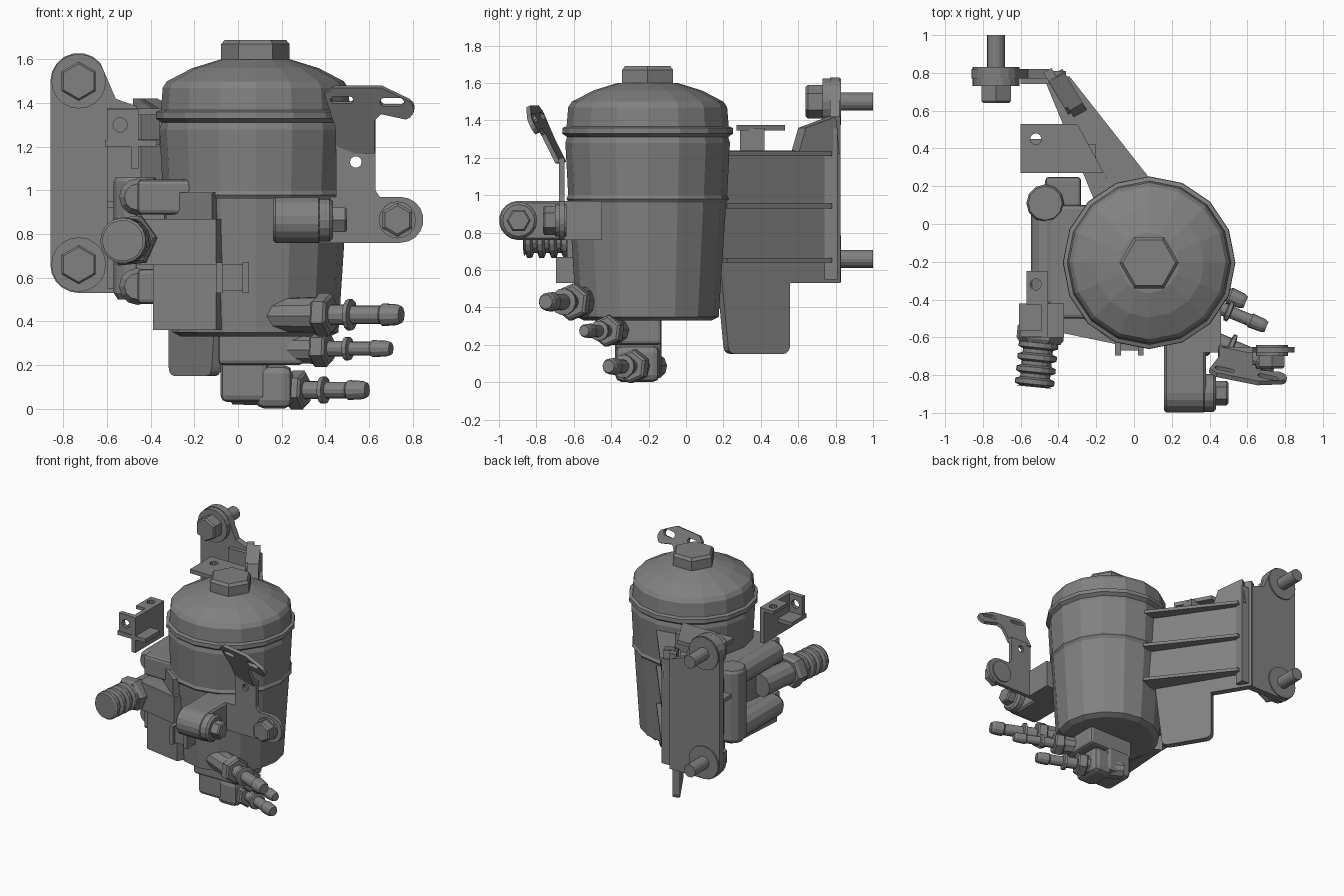
import bpy, bmesh, math
from mathutils import Vector

cube = bpy.data.objects.get("Cube")
if cube:
    bpy.data.objects.remove(cube, do_unlink=True)

GREY = (0.22, 0.22, 0.22, 1)
mat = bpy.data.materials.new("plain_grey")
mat.use_nodes = True
mat.diffuse_color = GREY
mat.node_tree.nodes["Principled BSDF"].inputs["Base Color"].default_value = GREY

X, Y, Z = Vector((1, 0, 0)), Vector((0, 1, 0)), Vector((0, 0, 1))


def finish(name, bm):
    bmesh.ops.recalc_face_normals(bm, faces=bm.faces)
    mesh = bpy.data.meshes.new(name)
    bm.to_mesh(mesh)
    bm.free()
    mesh.materials.append(mat)
    obj = bpy.data.objects.new(name, mesh)
    bpy.context.collection.objects.link(obj)
    return obj


def bevel(obj, width, segments=2):
    mod = obj.modifiers.new("soft_edges", 'BEVEL')
    mod.width, mod.segments = width, segments
    mod.limit_method = 'ANGLE'
    return obj


def arc(cx, cy, r, start=0, end=360, n=10):
    """Points on an arc; a full circle leaves out the repeated end."""
    steps = n if end - start == 360 else n - 1
    angles = [math.radians(start + (end - start) * i / steps) for i in range(n)]
    return [(cx + r * math.cos(a), cy + r * math.sin(a)) for a in angles]


def slot(cx, cy, half, r):
    return arc(cx + half, cy, r, -90, 90, 6) + arc(cx - half, cy, r, 90, 270, 6)


def prism(name, outline, origin, u, v, depth, holes=()):
    """Outline drawn on axes u, v and thickened along u x v."""
    bm = bmesh.new()
    edges = []
    for loop in [outline, *holes]:
        vs = [bm.verts.new(Vector(origin) + u * a + v * b) for a, b in loop]
        if not holes:
            bm.faces.new(vs)
        else:
            edges += [bm.edges.new((p, q)) for p, q in zip(vs, vs[1:] + vs[:1])]
    if holes:
        bmesh.ops.triangle_fill(bm, edges=edges, use_beauty=True)
    geom = bmesh.ops.extrude_face_region(bm, geom=bm.faces[:])["geom"]
    moved = [g for g in geom if isinstance(g, bmesh.types.BMVert)]
    bmesh.ops.translate(bm, verts=moved, vec=u.cross(v).normalized() * depth)
    return finish(name, bm)


def front_plate(name, outline, y, depth, holes=()):
    return prism(name, outline, (0, y, 0), X, Z, depth, holes)


def flat_plate(name, outline, z, depth, holes=()):
    return prism(name, outline, (0, 0, z), X, Y, depth, holes)


def box(name, x, y, z, soft=0.0):
    corners = [(x[0], y[0]), (x[1], y[0]), (x[1], y[1]), (x[0], y[1])]
    obj = flat_plate(name, corners, z[0], z[1] - z[0])
    return bevel(obj, soft) if soft else obj


def turned(name, start, axis, profile, sides=12, spin=0.0):
    """Rings of (distance along axis, radius) joined into a solid."""
    bm = bmesh.new()
    quat = Z.rotation_difference(Vector(axis).normalized())
    rings = []
    for d, r in profile:
        ring = []
        for i in range(sides):
            a = 2 * math.pi * i / sides + math.radians(spin)
            p = Vector((r * math.cos(a), r * math.sin(a), d))
            ring.append(bm.verts.new(Vector(start) + quat @ p))
        rings.append(ring)
    for low, high in zip(rings, rings[1:]):
        for i in range(sides):
            j = (i + 1) % sides
            bm.faces.new((low[i], low[j], high[j], high[i]))
    bm.faces.new(rings[0])
    bm.faces.new(rings[-1])
    return finish(name, bm)


# Main canister and cap
CENTRE = (0.08, -0.205, 0)
turned("canister", CENTRE, Z, [(0.33, 0.34), (0.35, 0.38), (0.96, 0.42), (0.98, 0.435),
       (1.0, 0.425), (1.28, 0.44), (1.33, 0.425)], 16)
turned("cap_rim", CENTRE, Z, [(1.31, 0.43), (1.33, 0.457), (1.36, 0.455), (1.37, 0.43)], 16)
turned("cap", CENTRE, Z, [(1.35, 0.435), (1.47, 0.425), (1.5, 0.405), (1.56, 0.29),
       (1.6, 0.16)], 16)
turned("cap_nut", CENTRE, Z, [(1.55, 0.175), (1.59, 0.157), (1.67, 0.157), (1.69, 0.14)], 6)

# Rear mounting arm with hanging blade
ARM = Vector((-0.6, 1, 0))
outline = [(0.1, 1.24), (0.58, 1.24), (0.61, 1.36), (0.76, 1.42), (0.8, 1.42), (0.8, 0.53),
           (0.53, 0.53)] + arc(0.49, 0.19, 0.04, 0, -90, 4) + arc(0.24, 0.19, 0.04, -90, -180, 4)
prism("rear_arm", outline, (0, 0, 0), ARM, Z, 0.05)
for i, z in enumerate((0.64, 0.93, 1.21)):
    flat_plate(f"arm_rib_{i}", [(-0.2, 0.1), (0.1, 0.22), (-0.34, 0.78), (-0.48, 0.78)], z, 0.025)
prism("arm_web", [(0.0, 0.64), (0.75, 0.64), (0.75, 1.23), (0.0, 1.23)], (0.1, 0, 0),
      Vector((-0.68, 1, 0)), Z, 0.03)
prism("arm_hump", [(0.56, 1.22), (0.6, 1.36), (0.76, 1.42), (0.78, 1.22)], (0.02, 0, 0),
      ARM, Z, 0.08)
flat_plate("rear_tab", [(-0.6, 0.27), (-0.16, 0.27), (-0.3, 0.53), (-0.6, 0.53)], 1.345, 0.03,
           [arc(-0.52, 0.45, 0.03)])
box("rear_tab_foot", (-0.36, -0.2), (0.29, 0.42), (1.2, 1.36))
box("rear_lower_tab", (-0.6, -0.25), (0.3, 0.45), (0.92, 0.95))

# Rear mounting plate with bosses and bolts
BOLT_X = -0.73
plate = ([(-0.45, 0.53)] + [(-0.45, 1.38), (-0.56, 1.42)] + arc(BOLT_X, 1.5, 0.13, 40, 180, 8)
         + arc(BOLT_X, 0.66, 0.13, 180, 270, 6))
front_plate("mounting_plate", plate, 0.82, 0.05)
front_plate("plate_corner", [(-0.6, 1.36), (-0.36, 1.36), (-0.36, 0.55), (-0.6, 0.55)], 0.81, 0.07)
for label, z in (("upper", 1.5), ("lower", 0.66)):
    turned(f"{label}_boss", (BOLT_X, 0.73, z), Y, [(0, 0.125), (0.1, 0.125)], 20)
    turned(f"{label}_bolt_head", (BOLT_X, 0.64, z), Y, [(0, 0.08), (0.012, 0.09), (0.1, 0.09)], 6, 30)
    turned(f"{label}_bolt_shank", (BOLT_X, 0.8, z), Y, [(0, 0.048), (0.2, 0.048)], 16)

# Left-hand pipework: post, two stub pipes, wedge and ridged connector
turned("pipe_post", (-0.47, 0.11, 0), Z, [(0.5, 0.08), (0.53, 0.1), (1.04, 0.1), (1.06, 0.09)], 12)
box("post_block", (-0.47, -0.28), (0.0, 0.25), (0.55, 1.02), 0.02)
for label, z in (("upper", 0.97), ("lower", 0.56)):
    turned(f"{label}_stub_pipe", (-0.46, 0.12, z), (0, -1, 0),
           [(0, 0.085), (0.53, 0.085), (0.57, 0.06)], 12)
    box(f"{label}_stub_web", (-0.46, -0.2), (-0.5, 0.1), (z - 0.08, z + 0.08), 0.02)
flat_plate("side_wedge", [(-0.46, -0.56), (-0.1, -0.635), (0.05, -0.3), (-0.4, -0.1)], 0.66, 0.21)
flat_plate("side_skirt", [(-0.39, -0.55), (-0.1, -0.6), (0.05, -0.3), (-0.36, -0.1)], 0.36, 0.31)
flat_plate("shoulder", [(-0.33, -0.45), (-0.12, -0.62), (0.05, -0.3), (-0.34, -0.1)], 0.86, 0.13)
AXIS = Vector((-0.1, -1, 0))
turned("connector_body", (-0.46, -0.25, 0.77), AXIS, [(0, 0.085), (0.34, 0.085)], 12)
turned("connector_hex", (-0.49, -0.53, 0.77), AXIS, [(0, 0.11), (0.02, 0.125), (0.08, 0.125),
       (0.1, 0.11)], 6)
ridges = [(0, 0.08)]
for k in range(4):
    d = 0.04 + k * 0.065
    ridges += [(d, 0.08), (d + 0.01, 0.105), (d + 0.035, 0.105), (d + 0.045, 0.08)]
ridges += [(0.285, 0.095)]
turned("connector_ridges", (-0.5, -0.58, 0.77), AXIS, ridges, 16)

# Small left-hand clip bracket
box("clip_wall", (-0.49, -0.455), (-0.6, -0.25), (1.1, 1.37))
flat_plate("clip_top_tab", [(-0.57, -0.43), (-0.46, -0.43), (-0.46, -0.25), (-0.57, -0.25)],
           1.345, 0.025, [arc(-0.52, -0.32, 0.03)])
front_plate("clip_front", [(-0.6, 1.22), (-0.47, 1.22), (-0.47, 1.37), (-0.6, 1.37)],
            -0.56, 0.035, [arc(-0.54, 1.3, 0.033)])
box("clip_ledge", (-0.61, -0.37), (-0.6, -0.42), (1.2, 1.23))

# Front clip and front arm with cross bolt
for x in (-0.1, 0.02):
    box("front_clip_side", (x, x + 0.03), (-0.695, -0.55), (0.53, 0.67))
box("front_clip_back", (-0.1, 0.05), (-0.67, -0.5), (0.54, 0.66))
arm = [(-0.45, 0.76), (-0.45, 0.97)] + arc(-0.895, 0.865, 0.105, 90, 270, 10)
bevel(prism("front_arm", arm, (0.16, 0, 0), Y, Z, 0.22), 0.012, 1)
turned("arm_washer", (0.37, -0.895, 0.865), X, [(0, 0.1), (0.05, 0.1), (0.065, 0.085)], 16)
turned("arm_bolt", (0.42, -0.895, 0.865), X, [(0, 0.065), (0.07, 0.065), (0.08, 0.055)], 6, 30)

# Right-hand bracket: foot, upright, sloping wing
foot = ([(0.38, 0.76)] + arc(0.745, 0.865, 0.105, -90, 90, 10)
        + [(0.65, 0.97), (0.63, 1.0), (0.63, 1.2), (0.45, 1.2), (0.45, 0.97), (0.38, 0.97)])
front_plate("bracket_upright", foot, -0.65, 0.03, [arc(0.54, 1.13, 0.027)])
wing = ([(0.45, -0.02), (0.63, -0.02), (0.63, 0.13), (0.66, 0.16)]
        + arc(0.765, 0.18, 0.045, -80, 60, 6) + [(0.66, 0.28), (0.44, 0.28), (0.4, 0.25), (0.45, 0.1)])
prism("bracket_wing", wing, (0, -0.56, 1.2), Vector((1, -0.2, 0)), Vector((0, -0.5, 1)), 0.025,
      [slot(0.48, 0.225, 0.035, 0.017), slot(0.71, 0.215, 0.035, 0.02)])
box("bracket_link", (0.36, 0.46), (-0.68, -0.45), (0.76, 0.97))
turned("bracket_bolt_washer", (0.73, -0.64, 0.865), (0, -1, 0), [(0, 0.085), (0.06, 0.085)], 16)
turned("bracket_bolt", (0.73, -0.68, 0.865), (0, -1, 0), [(0, 0.078), (0.075, 0.078),
       (0.085, 0.065)], 6, 30)

# Lower outlet blocks
box("outlet_block_upper", (-0.09, 0.3), (-0.42, -0.13), (0.2, 0.36), 0.02)
box("outlet_block_lower", (-0.08, 0.14), (-0.38, -0.13), (0.03, 0.24), 0.03)
box("outlet_block_foot", (0.08, 0.25), (-0.38, -0.14), (0.0, 0.2), 0.04)

# Three hose fittings, each a tapered boss, hex, collar and tube
FIT = Vector((0.92, -0.38, 0)).normalized()
fittings = [("upper", (0.36, -0.59, 0.43), 0.1, 0.048, 0.42),
            ("middle", (0.35, -0.40, 0.275), 0.085, 0.036, 0.38),
            ("bottom", (0.24, -0.27, 0.085), 0.09, 0.042, 0.38)]
for label, pos, hex_r, r, length in fittings:
    start = Vector(pos)
    turned(f"{label}_fitting_boss", start - FIT * 0.28, FIT, [(0, hex_r * 0.75), (0.3, hex_r * 0.85)], 10)
    turned(f"{label}_fitting_hex", start, FIT, [(0, hex_r * 0.9), (0.01, hex_r), (0.065, hex_r),
           (0.075, hex_r * 0.85)], 6, 30)
    turned(f"{label}_fitting_tube", start, FIT,
           [(0.05, r), (0.15, r), (0.155, r * 1.5), (0.175, r * 1.5), (0.18, r * 0.9),
            (length - 0.1, r * 0.9), (length - 0.09, r * 1.1), (length - 0.02, r), (length, r * 0.8)], 12)
